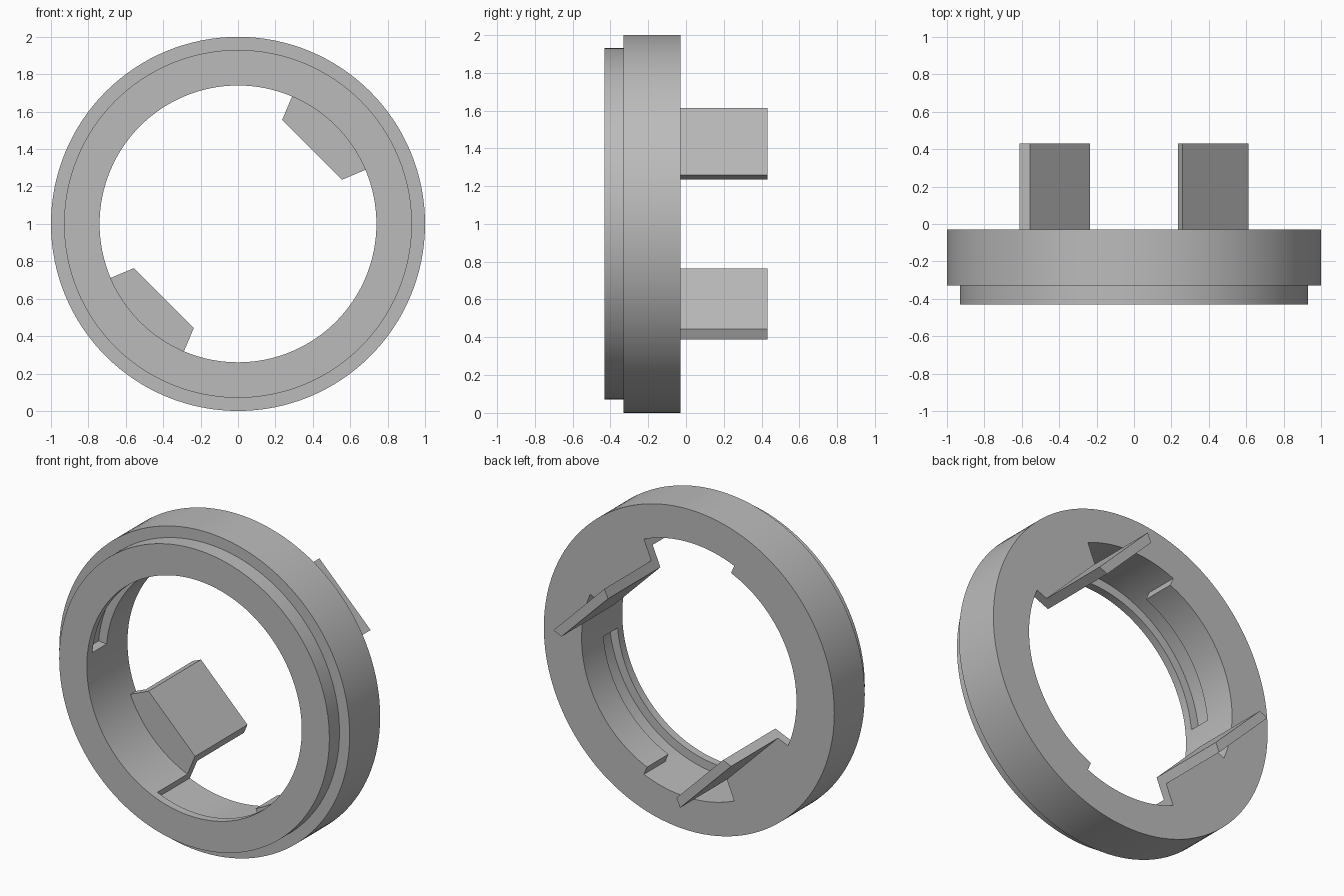
import bpy, bmesh
from math import cos, sin, radians, pi

if "Cube" in bpy.data.objects:
    bpy.data.objects.remove(bpy.data.objects["Cube"])

grey = bpy.data.materials.new("plain grey")
grey.use_nodes = True
colour = (0.5, 0.5, 0.5, 1)
grey.diffuse_color = colour
grey.node_tree.nodes["Principled BSDF"].inputs["Base Color"].default_value = colour

BACK, TAB_FRONT, FLANGE = -0.03, -0.085, -0.38   # depths along y
BORE, SLOT = 0.74, 0.795                         # radii


def finish(name, bm):
    bmesh.ops.recalc_face_normals(bm, faces=bm.faces)
    mesh = bpy.data.meshes.new(name)
    bm.to_mesh(mesh)
    bm.free()
    mesh.materials.append(grey)
    obj = bpy.data.objects.new(name, mesh)
    bpy.context.collection.objects.link(obj)
    return obj


def polar(r, degrees):
    return r * cos(radians(degrees)), 1 + r * sin(radians(degrees))


def arc(r, a0, a1, steps=24):
    return [polar(r, a0 + (a1 - a0) * i / steps) for i in range(steps + 1)]


def prism(name, outline, y0, y1):
    """Extrude an x-z outline along y."""
    bm = bmesh.new()
    face = bm.faces.new([bm.verts.new((x, y0, z)) for x, z in outline])
    grown = bmesh.ops.extrude_face_region(bm, geom=[face])["geom"]
    verts = [v for v in grown if isinstance(v, bmesh.types.BMVert)]
    bmesh.ops.translate(bm, verts=verts, vec=(0, y1 - y0, 0))
    return finish(name, bm)


def lathe(name, profile, segments=128):
    """Spin a closed (radius, y) profile about the ring axis."""
    bm = bmesh.new()
    loops = []
    for i in range(segments):
        a = 2 * pi * i / segments
        loops.append([bm.verts.new((r * cos(a), y, 1 + r * sin(a))) for r, y in profile])
    n = len(profile)
    for i in range(segments):
        p, q = loops[i], loops[(i + 1) % segments]
        for j in range(n):
            k = (j + 1) % n
            bm.faces.new((p[j], p[k], q[k], q[j]))
    return finish(name, bm)


def combine(target, tool, operation):
    mod = target.modifiers.new(operation.lower(), "BOOLEAN")
    mod.operation, mod.solver, mod.object = operation, "EXACT", tool
    bpy.context.view_layer.objects.active = target
    bpy.ops.object.modifier_apply(modifier=mod.name)
    bpy.data.objects.remove(tool)


# Stepped ring with a narrower front lip
ring = lathe("locking_ring", [(BORE, -0.43), (0.93, -0.43), (0.93, -0.33),
                              (1, -0.33), (1, BACK), (BORE, BACK)])

for turn in (0, 180):
    # Entry notch open to the back, leading into a blind groove
    notch = arc(0.65, turn + 67, turn + 113) + arc(SLOT, turn + 113, turn + 67)
    combine(ring, prism("notch_cutter", notch, FLANGE, 0.1), "DIFFERENCE")
    groove = arc(0.65, turn + 110, turn + 174.7) + arc(SLOT, turn + 174.7, turn + 110)
    combine(ring, prism("groove_cutter", groove, FLANGE, -0.24), "DIFFERENCE")

for turn in (0, 180):
    # Tab root joining the ring to the plate
    ends = [polar(0.604, turn + 23), polar(0.604, turn + 67)]
    root = ends + arc(0.77, turn + 67, turn + 23)
    combine(ring, prism("tab_root", root, TAB_FRONT, BACK), "UNION")
    # Flat plate standing out of the back
    plate = ends + [polar(0.665, turn + 67), polar(0.665, turn + 23)]
    combine(ring, prism("tab_plate", plate, TAB_FRONT + 0.01, 0.43), "UNION")

bpy.ops.object.select_all(action="DESELECT")
ring.select_set(True)
bpy.context.view_layer.objects.active = ring
bpy.ops.object.shade_smooth_by_angle(angle=radians(25))
